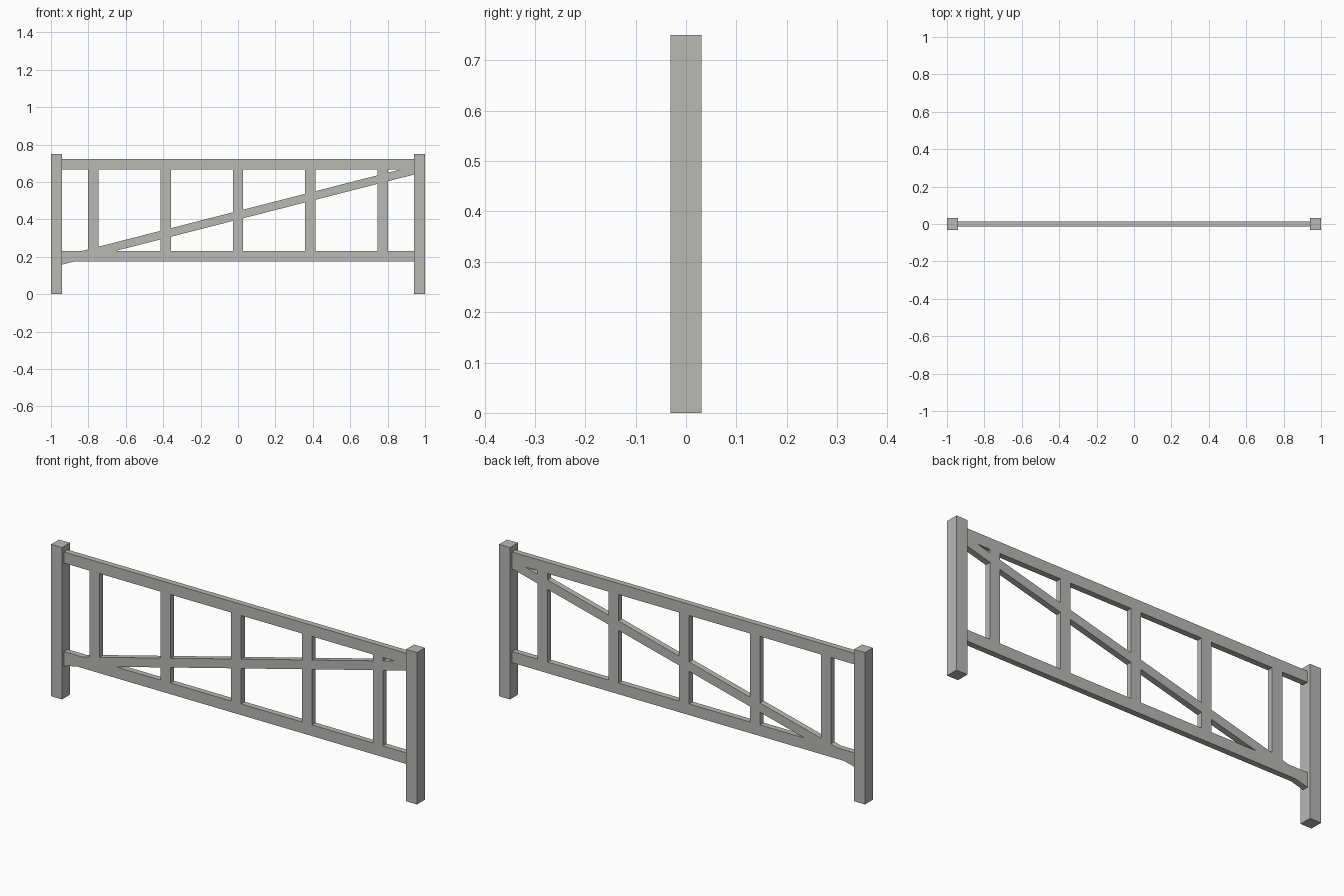
import bpy
import bmesh

cube = bpy.data.objects.get("Cube")
if cube:
    bpy.data.objects.remove(cube, do_unlink=True)

grey = bpy.data.materials.new("plain_grey")
grey.use_nodes = True
colour = (0.48, 0.48, 0.46, 1)
grey.diffuse_color = colour
grey.node_tree.nodes["Principled BSDF"].inputs["Base Color"].default_value = colour


def prism(name, profile, half_depth):
    """Extrude an x-z outline evenly about y = 0."""
    bm = bmesh.new()
    face = bm.faces.new([bm.verts.new((x, -half_depth, z)) for x, z in profile])
    moved = bmesh.ops.extrude_face_region(bm, geom=[face])["geom"]
    verts = [v for v in moved if isinstance(v, bmesh.types.BMVert)]
    bmesh.ops.translate(bm, verts=verts, vec=(0, 2 * half_depth, 0))
    bmesh.ops.recalc_face_normals(bm, faces=bm.faces)
    mesh = bpy.data.meshes.new(name)
    bm.to_mesh(mesh)
    bm.free()
    mesh.materials.append(grey)
    obj = bpy.data.objects.new(name, mesh)
    bpy.context.collection.objects.link(obj)
    return obj


def board(name, x0, x1, z0, z1, half_depth):
    return prism(name, [(x0, z0), (x1, z0), (x1, z1), (x0, z1)], half_depth)


POST_H, POST_D = 0.75, 0.031
INNER = 0.94
PANEL_D = 0.0145
LOW, HIGH = (0.175, 0.23), (0.667, 0.722)

# End posts
board("right_post", -1, -INNER, 0, POST_H, POST_D)
board("left_post", INNER, 1, 0, POST_H, POST_D)

# Horizontal rails
panel = board("fence_panel", -INNER, INNER, *HIGH, PANEL_D)
pieces = [board("lower_rail", -INNER, INNER, *LOW, PANEL_D)]

# Evenly spaced uprights, let into both rails
for i in range(-2, 3):
    x = i * 0.387
    pieces.append(board("upright", x - 0.0275, x + 0.0275,
                        sum(LOW) / 2, sum(HIGH) / 2, PANEL_D))

# Diagonal brace with ends cut flush to the posts
brace = [(-INNER, 0.158), (INNER, 0.639), (INNER, 0.685), (-INNER, 0.204)]
pieces.append(prism("diagonal_brace", brace, PANEL_D))

# Fuse the flush boards into one clean panel
for piece in pieces:
    mod = panel.modifiers.new("fuse", 'BOOLEAN')
    mod.operation = 'UNION'
    mod.solver = 'EXACT'
    mod.object = piece
depsgraph = bpy.context.evaluated_depsgraph_get()
fused = bpy.data.meshes.new_from_object(panel.evaluated_get(depsgraph))
panel.modifiers.clear()
panel.data = fused
for piece in pieces:
    bpy.data.objects.remove(piece, do_unlink=True)
